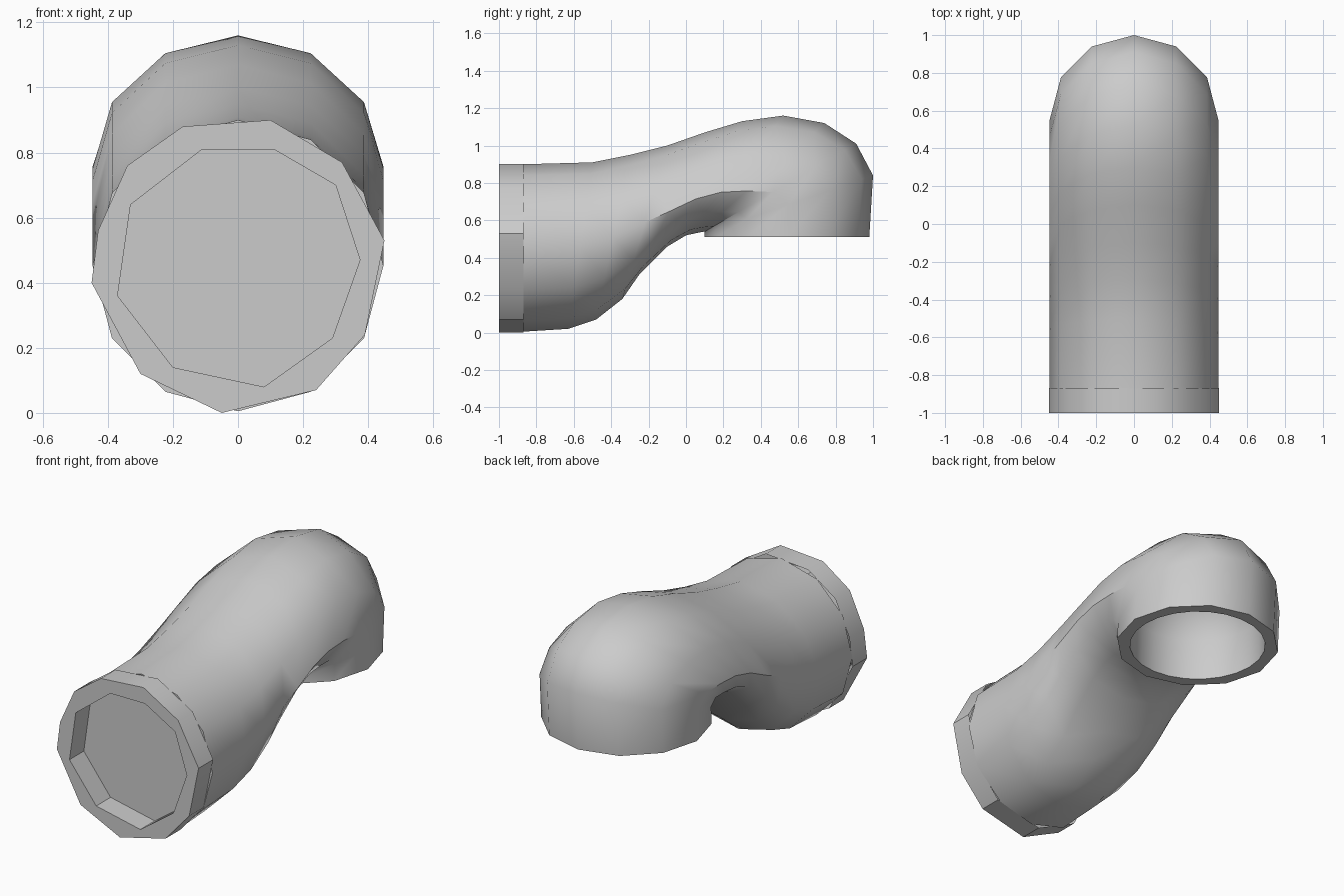
import bpy, bmesh, math
from mathutils import Vector

cube = bpy.data.objects.get("Cube")
if cube:
    bpy.data.objects.remove(cube)

grey = bpy.data.materials.new("pipe grey")
grey.use_nodes = True
grey.diffuse_color = (0.6, 0.6, 0.6, 1)
grey.node_tree.nodes["Principled BSDF"].inputs["Base Color"].default_value = (0.6, 0.6, 0.6, 1)


def finish(name, bm, angle):
    bmesh.ops.recalc_face_normals(bm, faces=bm.faces)
    mesh = bpy.data.meshes.new(name)
    bm.to_mesh(mesh)
    bm.free()
    mesh.materials.append(grey)
    obj = bpy.data.objects.new(name, mesh)
    bpy.context.collection.objects.link(obj)
    bpy.ops.object.select_all(action='DESELECT')
    obj.select_set(True)
    bpy.context.view_layer.objects.active = obj
    bpy.ops.object.shade_smooth_by_angle(angle=math.radians(angle))
    return obj


def ring(bm, top, bottom, half_width, sides, widest=.5):
    """Oval spanning two side profile points; widest is where it bulges, from top to bottom."""
    a, b = Vector((0, *top)), Vector((0, *bottom))
    mid = a.lerp(b, widest)
    verts = []
    for i in range(sides):
        t = 2 * math.pi * i / sides
        c = math.cos(t)
        reach = (a - mid) * c if c > 0 else (b - mid) * -c
        verts.append(bm.verts.new(mid + reach + Vector((half_width * math.sin(t), 0, 0))))
    return verts


def bridge(bm, r1, r2):
    n = len(r1)
    for i in range(n):
        j = (i + 1) % n
        bm.faces.new((r1[i], r1[j], r2[j], r2[i]))


# Bent pipe: upper and lower side profile points, (y, z), paired per ring
upper = [(-.87, .9), (-.5, .91), (-.3, .95), (-.1, 1.0), (.1, 1.07), (.3, 1.13),
         (.52, 1.16), (.74, 1.12), (.91, 1.01), (1.0, .84), (.98, .51)]
lower = [(-.87, .005), (-.63, .02), (-.48, .07), (-.34, .18), (-.25, .31), (-.1, .46),
         (0, .52), (.07, .535), (.1, .54), (.1, .53), (.1, .51)]
widest = [.5, .5, .5, .5, .56, .62, .64, .62, .55, .5, .5]
SIDES = 12
bm = bmesh.new()
rings = [ring(bm, a, b, .447, SIDES, w) for a, b, w in zip(upper, lower, widest)]
for r1, r2 in zip(rings, rings[1:]):
    bridge(bm, r1, r2)
bm.faces.new(rings[0])

# Outlet rim, then the hollow closed by a dome
hollow = [(.51, .37), (.75, .37), (.9, .31), (1.0, .2)]
inner = [ring(bm, (.54 + r, z), (.54 - r, z), r, SIDES * 2) for z, r in hollow]
for r1, r2 in zip(inner, inner[1:]):
    bridge(bm, r1, r2)
bm.faces.new(inner[-1])
for i in range(SIDES):
    j, k = (i + 1) % SIDES, 2 * i
    m, n = inner[0][k + 1], inner[0][(k + 2) % (2 * SIDES)]
    bm.faces.new((rings[-1][i], rings[-1][j], n, m, inner[0][k]))
finish("bent_pipe", bm, 40)

# Faceted collar around the inlet: outer and inner outlines, (x, z)
outline = [(-.17, .88), (.1, .9), (.32, .77), (.45, .53), (.39, .24), (.24, .07),
           (-.05, 0), (-.3, .12), (-.45, .4), (-.43, .56), (-.34, .76)]
bore = [(-.11, .81), (.11, .81), (.3, .7), (.375, .47), (.29, .23), (.08, .08),
        (-.2, .14), (-.37, .36), (-.33, .64)]
bm = bmesh.new()
edges = []
for points in (outline, bore):
    front, back = [[bm.verts.new((x, y, z)) for x, z in points] for y in (-1, -.868)]
    bridge(bm, front, back)
    edges += [bm.edges.get((v, front[i - 1])) for i, v in enumerate(front)]
bmesh.ops.triangle_fill(bm, edges=edges, use_beauty=True)
finish("inlet_collar", bm, 35)
